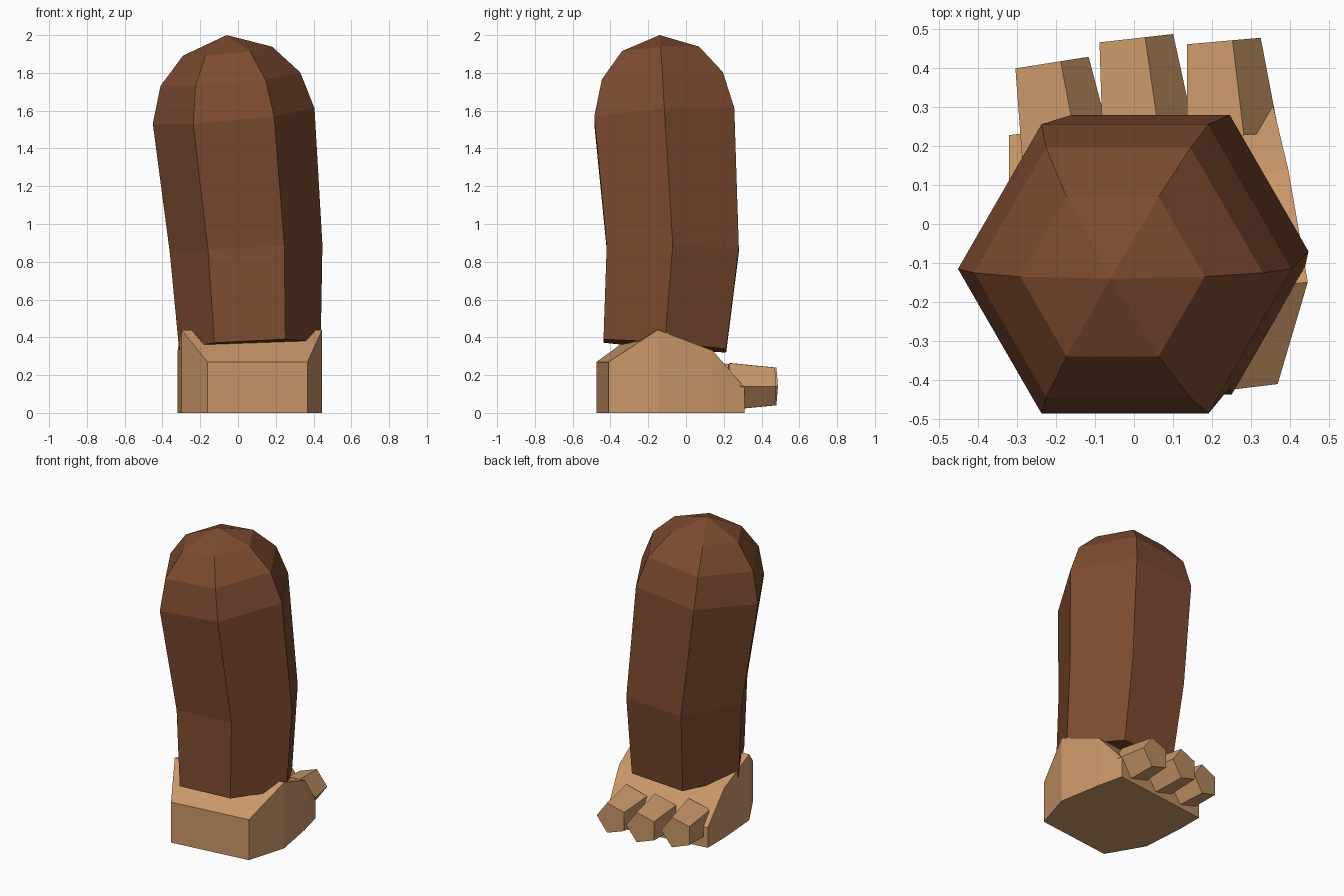
import bpy, math
from mathutils import Vector

if "Cube" in bpy.data.objects:
    bpy.data.objects.remove(bpy.data.objects["Cube"])


def make_material(name, color):
    m = bpy.data.materials.new(name)
    m.diffuse_color = (*color, 1)
    m.use_nodes = True
    m.node_tree.nodes["Principled BSDF"].inputs["Base Color"].default_value = m.diffuse_color
    return m


brown = make_material("brown fur", (0.205, 0.070, 0.029))
tan = make_material("tan skin", (0.59, 0.31, 0.14))


def loft(name, rings, mat, apex=None):
    """Skin equal-sized, counterclockwise rings, capped at both ends."""
    n = len(rings[0])
    verts = [v for r in rings for v in r]
    faces = [tuple(reversed(range(n)))]
    for k in range(len(rings) - 1):
        a, b = k * n, (k + 1) * n
        faces += [(a + i, a + (i + 1) % n, b + (i + 1) % n, b + i) for i in range(n)]
    last = (len(rings) - 1) * n
    if apex:
        verts.append(apex)
        faces += [(last + i, last + (i + 1) % n, len(verts) - 1) for i in range(n)]
    else:
        faces.append(tuple(range(last, last + n)))
    me = bpy.data.meshes.new(name)
    me.from_pydata(verts, [], faces)
    me.materials.append(mat)
    ob = bpy.data.objects.new(name, me)
    bpy.context.collection.objects.link(ob)
    return ob


# Leg: slightly bent stack of tilted hexagons (cx, cy, z, radius, x tilt, y tilt)
sections = [
    (0.063, -0.112, 0.355, 0.375, 0.05, -0.08),
    (0.043, -0.070, 0.868, 0.404, 0.05, -0.02),
    (-0.023, -0.115, 1.572, 0.428, 0.095, 0.06),
    (-0.040, -0.125, 1.767, 0.370, 0.095, 0.06),
    (-0.055, -0.135, 1.915, 0.236, 0.10, 0.06),
]
rings = []
for cx, cy, z, r, tx, ty in sections:
    ring = []
    for i in range(6):
        dx, dy = r * math.cos(i * math.pi / 3), r * math.sin(i * math.pi / 3)
        ring.append((cx + dx, cy + dy, z + tx * dx + ty * dy))
    rings.append(ring)
loft("leg", rings, brown, apex=(-0.06, -0.14, 2.0))

# Foot: mirrored outline (half width, distance along, top height), turned slightly
turn = math.radians(6.9)
side = Vector((math.cos(turn), math.sin(turn), 0))
ahead = Vector((-math.sin(turn), math.cos(turn), 0))
ridge = Vector((0.073, -0.194, 0))
profile = [(0.267, -0.25, 0.27), (0.375, 0.0, 0.44), (0.36, 0.294, 0.33), (0.340, 0.466, 0.135)]


def foot_point(s, p, z):
    return ridge + side * (s * p[0]) + ahead * p[1] + Vector((0, 0, z))


verts, faces = [], []
for p in profile:
    verts += [foot_point(-1, p, 0), foot_point(1, p, 0), foot_point(1, p, p[2]), foot_point(-1, p, p[2])]
faces.append((0, 1, 2, 3))
for k in range(len(profile) - 1):
    a, b = 4 * k, 4 * k + 4
    faces += [(a + 1, b + 1, b + 2, a + 2), (a + 2, b + 2, b + 3, a + 3), (a + 3, b + 3, b, a)]
faces.append((13, 12, 15, 14))
faces.append((0, 4, 8, 12, 13, 9, 5, 1))  # sole
me = bpy.data.meshes.new("foot")
me.from_pydata(verts, [], faces)
me.materials.append(tan)
bpy.context.collection.objects.link(bpy.data.objects.new("foot", me))

# Toes: three tapered pentagonal prisms (tip x, tip y, turn in degrees)
for k, (x, y, deg) in enumerate([(-0.22, 0.412, 9), (-0.004, 0.475, 6.5), (0.22, 0.468, 5)]):
    t = math.radians(deg)
    across = Vector((math.cos(t), math.sin(t), 0))
    along = Vector((-math.sin(t), math.cos(t), 0))
    tip = Vector((x, y, 0.14))
    toe = []
    for dist, r in [(0, 0.105), (-0.245, 0.13)]:
        toe.append([tip + along * dist + across * (r * math.cos(a)) + Vector((0, 0, r * math.sin(a)))
                    for a in (i * math.tau / 5 for i in range(5))])
    loft(f"toe_{k + 1}", toe, tan)
